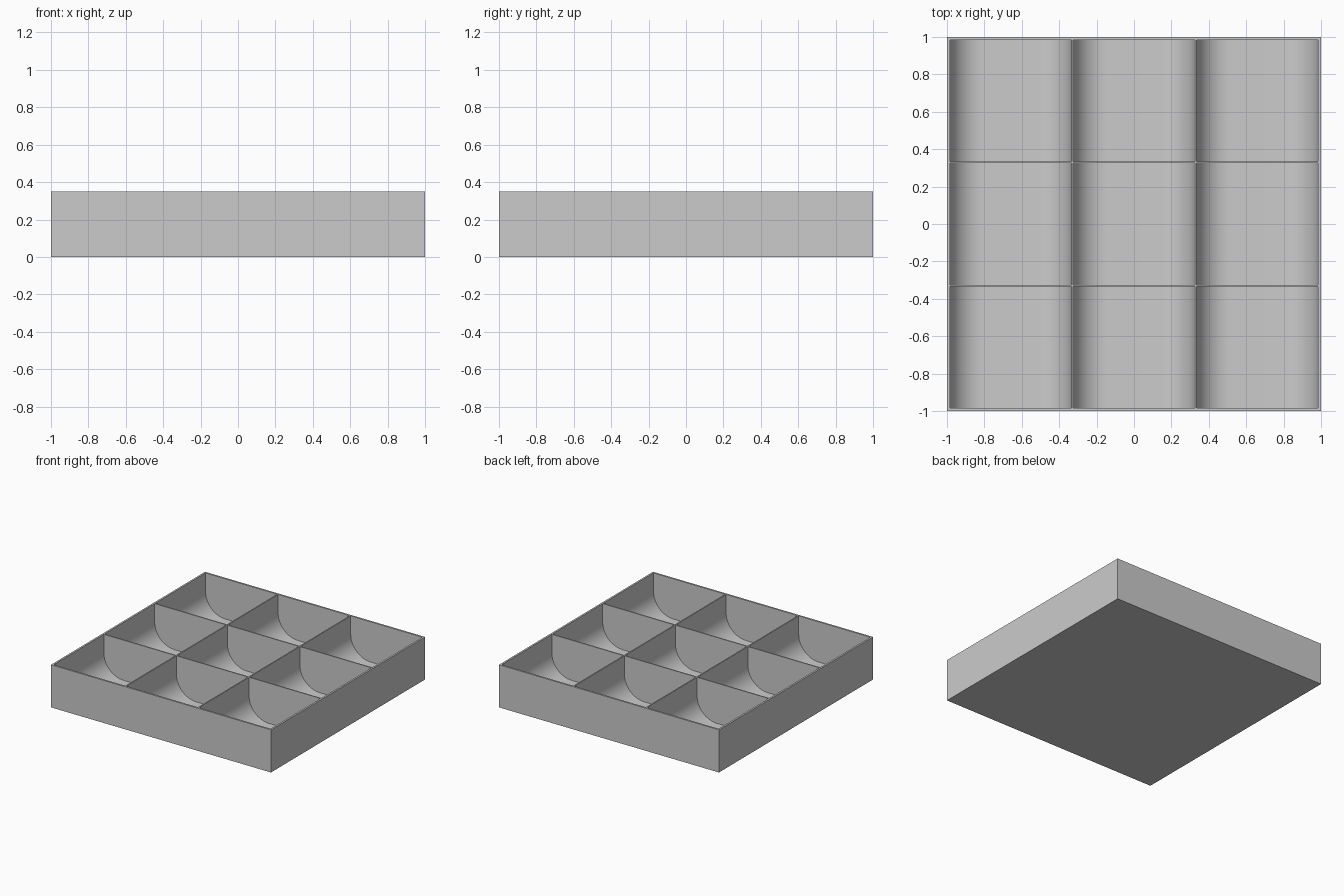
import bpy
import bmesh
from math import cos, sin, pi, radians

HEIGHT = 0.35
FLOOR = 0.02
CELL = 0.65        # inside width of a compartment
PITCH = 0.66       # compartment spacing, leaving thin dividers
RADIUS = 0.18      # rounded bottom of each compartment
STEPS = 16

cube = bpy.data.objects.get("Cube")
if cube:
    bpy.data.objects.remove(cube, do_unlink=True)

grey = bpy.data.materials.new("plain_grey")
grey.use_nodes = True
grey.diffuse_color = (0.6, 0.6, 0.6, 1)
grey.node_tree.nodes["Principled BSDF"].inputs["Base Color"].default_value = (0.6, 0.6, 0.6, 1)


def make_object(name, bm):
    bmesh.ops.recalc_face_normals(bm, faces=bm.faces)
    mesh = bpy.data.meshes.new(name)
    bm.to_mesh(mesh)
    bm.free()
    mesh.materials.append(grey)
    obj = bpy.data.objects.new(name, mesh)
    bpy.context.collection.objects.link(obj)
    return obj


def scoop_profile():
    """Cross-section of a compartment: straight sides, rounded lower corners."""
    half = CELL / 2
    pts = [(-half, HEIGHT + 0.1)]
    for side, start in ((-1, pi), (1, 1.5 * pi)):
        for i in range(STEPS + 1):
            a = start + i / STEPS * pi / 2
            pts.append((side * (half - RADIUS) + RADIUS * cos(a),
                        FLOOR + RADIUS + RADIUS * sin(a)))
    pts.append((half, HEIGHT + 0.1))
    return pts


# Solid tray block
bm = bmesh.new()
bmesh.ops.create_cube(bm, size=1)
bmesh.ops.scale(bm, vec=(2, 2, HEIGHT), verts=bm.verts)
bmesh.ops.translate(bm, vec=(0, 0, HEIGHT / 2), verts=bm.verts)
tray = make_object("divided_tray", bm)

# Nine scooped compartments, extruded front to back
bm = bmesh.new()
for col in (-1, 0, 1):
    for row in (-1, 0, 1):
        verts = [bm.verts.new((col * PITCH + x, row * PITCH - CELL / 2, z))
                 for x, z in scoop_profile()]
        face = bm.faces.new(verts)
        new = bmesh.ops.extrude_face_region(bm, geom=[face])["geom"]
        moved = [g for g in new if isinstance(g, bmesh.types.BMVert)]
        bmesh.ops.translate(bm, vec=(0, CELL, 0), verts=moved)
cutter = make_object("compartment_cutter", bm)
cutter.hide_render = True

# Carve the compartments
carve = tray.modifiers.new("compartments", 'BOOLEAN')
carve.operation = 'DIFFERENCE'
carve.solver = 'EXACT'
carve.object = cutter
bpy.ops.object.select_all(action='DESELECT')
tray.select_set(True)
bpy.context.view_layer.objects.active = tray
bpy.ops.object.modifier_apply(modifier=carve.name)
bpy.data.objects.remove(cutter, do_unlink=True)

# Smooth scoops, crisp rims
bpy.ops.object.shade_smooth_by_angle(angle=radians(30))
